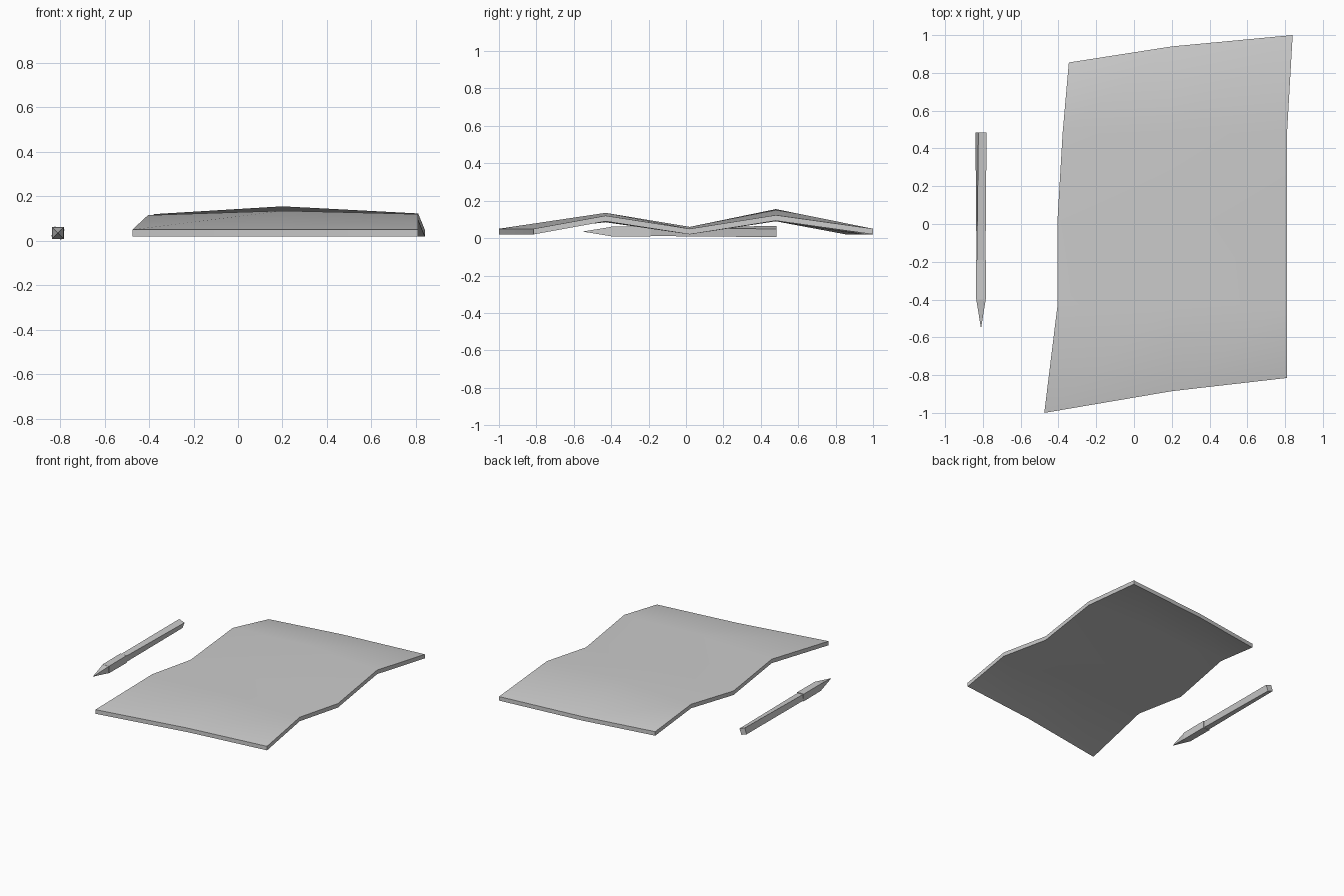
import bpy, bmesh, math

if "Cube" in bpy.data.objects:
    bpy.data.objects.remove(bpy.data.objects["Cube"])


def make_object(name, bm):
    bmesh.ops.recalc_face_normals(bm, faces=bm.faces)
    mesh = bpy.data.meshes.new(name)
    bm.to_mesh(mesh)
    bm.free()
    ob = bpy.data.objects.new(name, mesh)
    bpy.context.collection.objects.link(ob)
    return ob


# Wavy sheet: rows front to back, columns left / middle / right, as (x, y, top z)
rows = [
    [(-0.475, -1.0, 0.05), (0.2, -0.885, 0.05), (0.81, -0.815, 0.05)],
    [(-0.405, -0.43, 0.115), (0.2, -0.43, 0.135), (0.81, -0.43, 0.12)],
    [(-0.405, 0.02, 0.05), (0.2, 0.02, 0.06), (0.81, 0.02, 0.05)],
    [(-0.378, 0.48, 0.12), (0.2, 0.48, 0.155), (0.81, 0.48, 0.123)],
    [(-0.345, 0.855, 0.05), (0.2, 0.94, 0.05), (0.84, 1.0, 0.05)],
]
bm = bmesh.new()
grid = [[bm.verts.new(p) for p in row] for row in rows]
for j in range(4):
    for i in range(2):
        bm.faces.new((grid[j][i], grid[j][i + 1], grid[j + 1][i + 1], grid[j + 1][i]))
# Give the sheet its vertical thickness
geom = bmesh.ops.extrude_face_region(bm, geom=bm.faces[:], use_keep_orig=True)["geom"]
low = [v for v in geom if isinstance(v, bmesh.types.BMVert)]
bmesh.ops.translate(bm, verts=low, vec=(0, 0, -0.03))
sheet = make_object("paper_sheet", bm)
bpy.context.view_layer.objects.active = sheet
sheet.select_set(True)
bpy.ops.object.shade_smooth_by_angle(angle=math.radians(40))


# Square pen sections, each a loft of (y, half width, turn in degrees)
def square_loft(name, sections, cx=-0.81, cz=0.035):
    bm = bmesh.new()
    rings = []
    for y, half, turn in sections:
        r = half * math.sqrt(2)
        angles = [math.radians(45 + 90 * k - turn) for k in range(4)]
        rings.append([bm.verts.new((cx + r * math.cos(a), y, cz + r * math.sin(a)))
                      for a in angles])
    for a, b in zip(rings, rings[1:]):
        for k in range(4):
            n = (k + 1) % 4
            bm.faces.new((a[k], a[n], b[n], b[k]))
    bm.faces.new(rings[0])
    bm.faces.new(rings[-1])
    bmesh.ops.remove_doubles(bm, verts=bm.verts[:], dist=0.0005)
    return make_object(name, bm)


# Slightly twisted barrel, wider grip, pointed nib
square_loft("pen_barrel", [(0.485, 0.023, 20), (-0.2, 0.023, 2)])
square_loft("pen_grip", [(-0.19, 0.027, 0), (-0.4, 0.026, 0)])
square_loft("pen_nib", [(-0.4, 0.025, 0), (-0.55, 0.0005, 0)])
